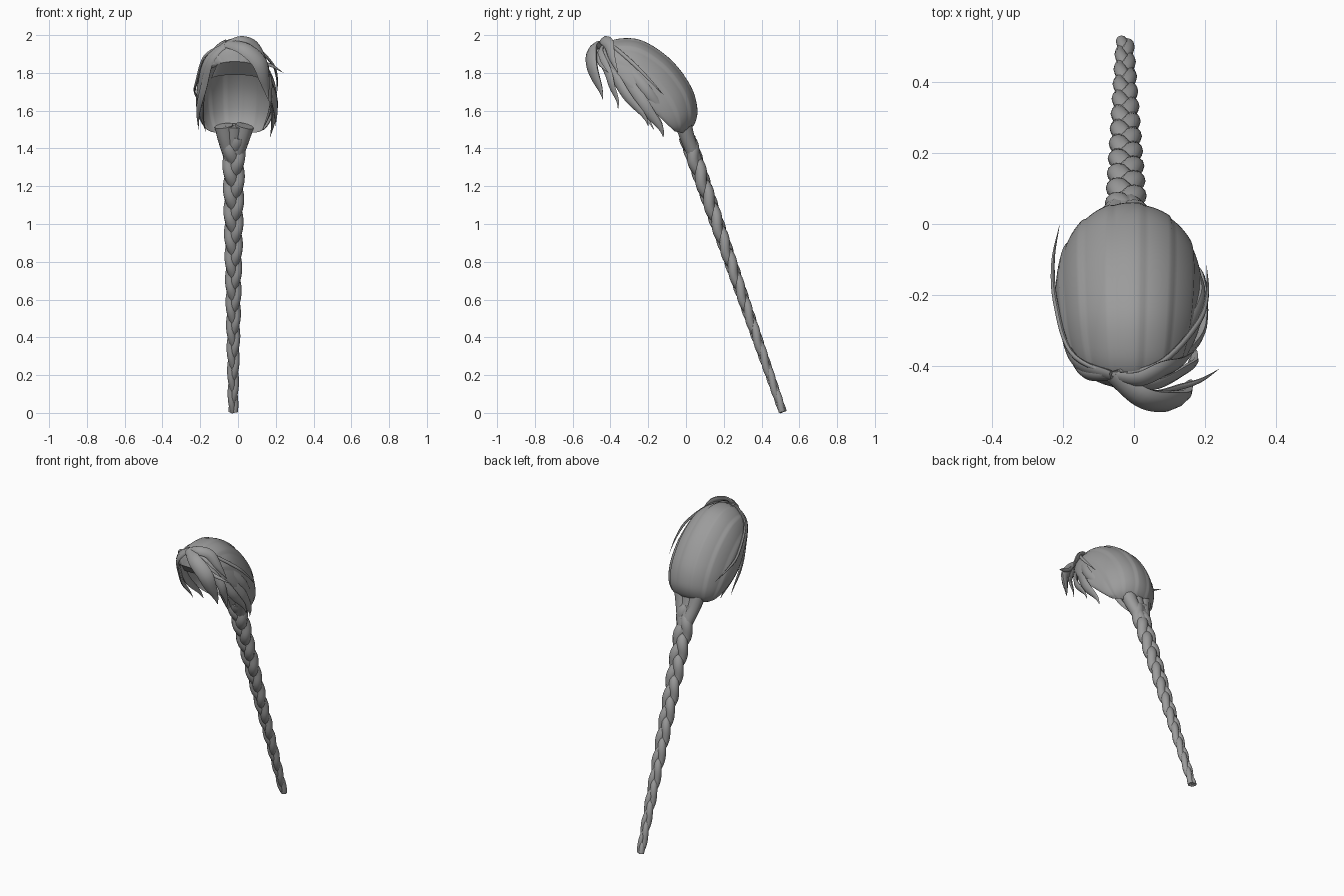
import bpy, bmesh, math
from mathutils import Vector

if "Cube" in bpy.data.objects:
    bpy.data.objects.remove(bpy.data.objects["Cube"])

hair = bpy.data.materials.new("grey_hair")
hair.diffuse_color = (0.33, 0.33, 0.33, 1)
hair.use_nodes = True
hair.node_tree.nodes["Principled BSDF"].inputs["Base Color"].default_value = hair.diffuse_color
HEAD = Vector((-0.015, -0.2, 1.72))
ROOT = Vector((-0.06, -0.43, 1.955))


def spline(pts, n):
    """Catmull-Rom resample of a list of points."""
    p = [Vector(q) for q in pts]
    p = [2 * p[0] - p[1]] + p + [2 * p[-1] - p[-2]]
    segs, out = len(p) - 3, []
    for i in range(n):
        s = i / (n - 1) * segs
        k = min(int(s), segs - 1)
        t = s - k
        a, b, c, d = p[k:k + 4]
        out.append(0.5 * (2 * b + (c - a) * t + (2 * a - 5 * b + 4 * c - d) * t * t
                          + (3 * b - a - 3 * c + d) * t ** 3))
    return out


def grid_object(name, rows, closed):
    bm = bmesh.new()
    vs = [[bm.verts.new(c) for c in r] for r in rows]
    m = len(rows[0])
    for r0, r1 in zip(vs, vs[1:]):
        for j in range(m if closed else m - 1):
            k = (j + 1) % m
            bm.faces.new((r0[j], r0[k], r1[k], r1[j]))
    if closed:
        bm.faces.new(vs[0])
        bm.faces.new(vs[-1])
        bmesh.ops.recalc_face_normals(bm, faces=bm.faces)
    me = bpy.data.meshes.new(name)
    bm.to_mesh(me)
    bm.free()
    ob = bpy.data.objects.new(name, me)
    bpy.context.collection.objects.link(ob)
    me.materials.append(hair)
    bpy.ops.object.select_all(action='DESELECT')
    ob.select_set(True)
    bpy.context.view_layer.objects.active = ob
    bpy.ops.object.shade_smooth_by_angle(angle=math.radians(50))


def sweep(name, path, size, outward, sides=10):
    """Sweep an ellipse; size(u) gives half width and half thickness."""
    rows, n = [], len(path)
    for i, p in enumerate(path):
        tan = (path[min(i + 1, n - 1)] - path[max(i - 1, 0)]).normalized()
        side = tan.cross(outward(p)).normalized()
        nor = side.cross(tan)
        w, t = size(i / (n - 1))
        rows.append([p + side * w * math.cos(a) + nor * t * math.sin(a)
                     for a in (2 * math.pi * j / sides for j in range(sides))])
    grid_object(name, rows, True)


# Hair cap: half hoops from the hairline over the crown; points are (y, z)
crown = spline([(-0.465, 1.86), (-0.44, 1.94), (-0.36, 1.98), (-0.23, 1.97), (-0.08, 1.87),
                (0.025, 1.73), (0.06, 1.61), (0.045, 1.53), (0.0, 1.48)], 36)
rows = []
for i, c in enumerate(crown):
    u = i / 35
    e = Vector((-0.42, 1.835)).lerp(Vector((-0.06, 1.49)), u)    # lower edge of the sides
    half = 0.10 + 0.03 * u + 0.094 * math.sin(math.pi * u) ** 0.6
    row = []
    for j in range(57):
        a = math.pi * (j / 56 - 0.5)
        clump = 1 + 0.025 * ((j % 8) / 8 - 0.5)                  # overlapping clumps
        q = e + (c - e) * math.cos(a) * clump
        row.append((HEAD.x + half * math.sin(a) * clump, q.x, q.y))
    rows.append(row)
grid_object("hair_cap", rows, False)

# Underside of the fringe, folding back from the hairline
fold = []
for k in range(4):
    v = k / 3
    fold.append([(HEAD.x + (0.10 + 0.03 * v) * math.sin(a),
                  -0.42 + 0.07 * v - 0.045 * math.cos(a), 1.835 - 0.07 * v + 0.025 * math.cos(a))
                 for a in (math.pi * (j / 16 - 0.5) for j in range(17))])
grid_object("fringe_underside", fold, False)

# Gathered hair between cap and braid: three overlapping lobes
for k in (-1, 0, 1):
    sweep("braid_gather_%d" % (k + 2),
          spline([(-0.02 + 0.055 * k, -0.012, 1.52), (-0.023 + 0.04 * k, 0.01, 1.45),
                  (-0.025 + 0.015 * k, 0.045, 1.36), (-0.025, 0.065, 1.30)], 16),
          lambda u: (0.05 - 0.018 * u, 0.045 - 0.015 * u), lambda p: Vector((0, 1, 0.35)))

# Three-strand braid
top, bottom = Vector((-0.022, 0.006, 1.46)), Vector((-0.026, 0.512, 0.006))
across = Vector((0, 0.945, 0.327))
for s in range(3):
    path = []
    for i in range(121):
        u = i / 120
        th = 2 * math.pi * (4 * u + s / 3)
        f = 1 - 0.58 * u
        path.append(top.lerp(bottom, u) + Vector((0.026 * f * math.sin(th), 0, 0))
                    + across * 0.012 * f * math.sin(2 * th))
    path[-1].z = 0.006
    sweep("braid_strand_%d" % (s + 1), path,
          lambda u: (0.038 * (1 - 0.58 * u), 0.034 * (1 - 0.5 * u)), lambda p: across, 12)


def lock(name, w, mid, tip, wave=0.0):
    """Tapered lock arching from the shared parting over mid and down to tip."""
    mid, tip = Vector(mid), Vector(tip)

    def arch(a, b, k):
        m = (a + b) / 2
        return m + (m - HEAD).normalized() * k * (b - a).length

    def size(u):
        f = (0.55 + 0.45 * math.sin(math.pi * u)) * (1 - u ** 5) + 0.04
        return w * f, max(0.45 * w, 0.007) * f
    path = spline([ROOT, arch(ROOT, mid, 0.19), mid, arch(mid, tip, 0.06), tip], 28)
    for i, p in enumerate(path):                                 # gentle S-curl near the tip
        u = i / 27
        p.y += wave * u * math.sin(3 * math.pi * u)
    sweep(name, path, size, lambda p: p - HEAD, 8)


# Loose locks around the face
lock("right_main_lock", 0.036, (0.185, -0.24, 1.67), (0.17, -0.12, 1.46), 0.02)
lock("right_second_lock", 0.028, (0.17, -0.33, 1.72), (0.2, -0.2, 1.52), 0.02)
lock("right_bang", 0.046, (0.11, -0.495, 1.86), (0.16, -0.44, 1.66), 0.01)
lock("right_inner_lock", 0.026, (0.15, -0.40, 1.79), (0.17, -0.36, 1.61), 0.015)
lock("right_rear_lock", 0.03, (0.185, -0.22, 1.73), (0.13, -0.07, 1.5), 0.015)
lock("right_flyaway", 0.010, (0.18, -0.28, 1.85), (0.205, -0.115, 1.68))
lock("front_flyaway", 0.012, (0.13, -0.46, 1.86), (0.24, -0.41, 1.80))
lock("parting_lock", 0.03, (0.08, -0.41, 1.955), (0.17, -0.36, 1.80))
lock("left_main_lock", 0.036, (-0.195, -0.27, 1.70), (-0.17, -0.12, 1.49), 0.02)
lock("left_second_lock", 0.025, (-0.18, -0.34, 1.73), (-0.21, -0.17, 1.50), 0.015)
lock("left_flyaway", 0.010, (-0.22, -0.23, 1.75), (-0.21, 0.0, 1.65))
